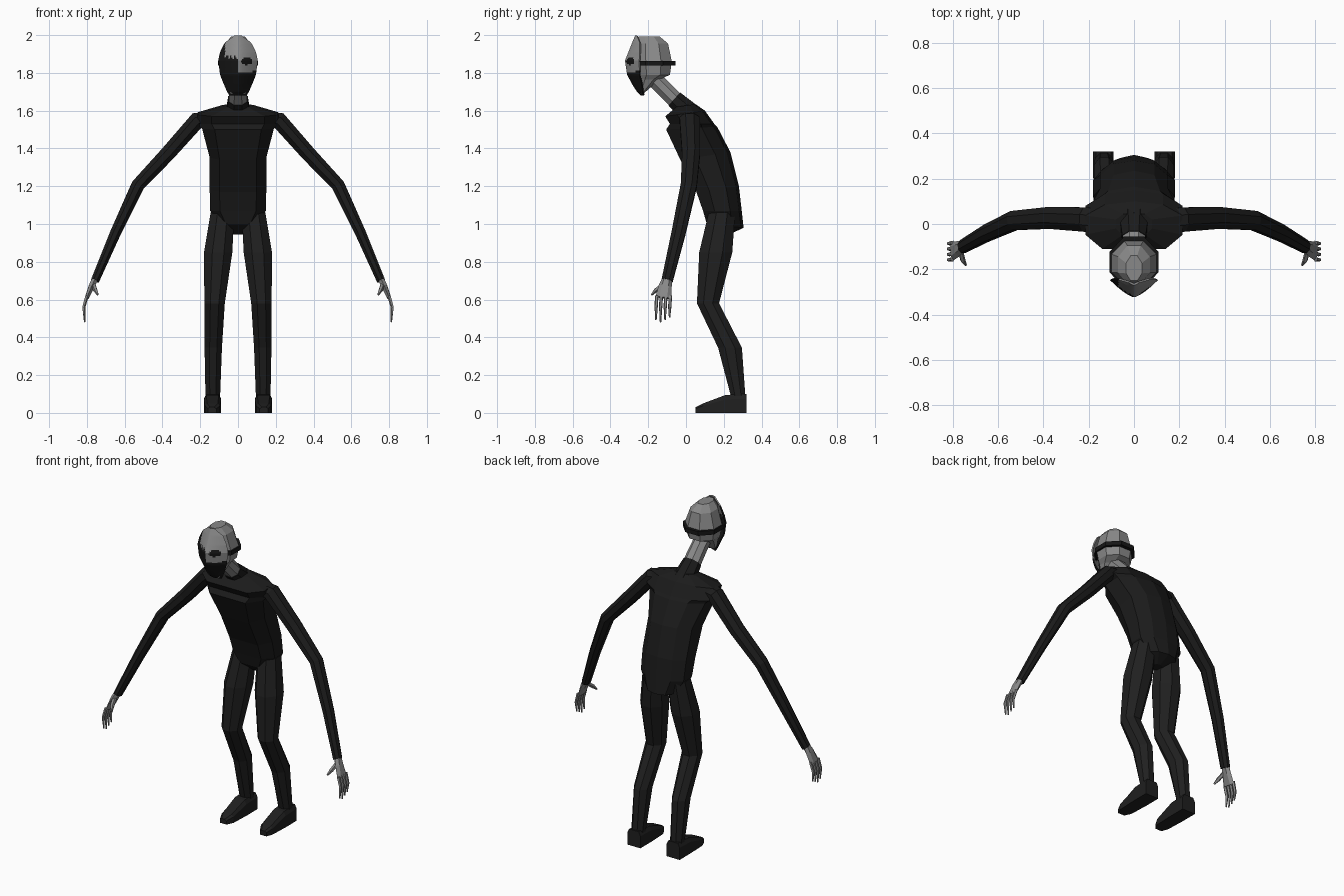
import bpy, bmesh, math
from mathutils import Vector

cube = bpy.data.objects.get("Cube")
if cube:
    bpy.data.objects.remove(cube)


def material(name, v):
    m = bpy.data.materials.new(name)
    m.use_nodes = True
    col = (v, v, v, 1)
    m.diffuse_color = col
    m.node_tree.nodes["Principled BSDF"].inputs["Base Color"].default_value = col
    return m


SHIRT = material("black shirt", 0.011)
TROUSERS = material("charcoal trousers", 0.014)
SKIN = material("grey skin", 0.25)
PAINT = material("mask black", 0.008)
PALE = material("mask grey", 0.27)


def make(name, bm, *mats):
    bmesh.ops.recalc_face_normals(bm, faces=bm.faces)
    me = bpy.data.meshes.new(name)
    bm.to_mesh(me)
    bm.free()
    for m in mats:
        me.materials.append(m)
    ob = bpy.data.objects.new(name, me)
    bpy.context.collection.objects.link(ob)
    return ob


def loft(name, rings, mat, side=1):
    """Skin a list of equal rings and cap both ends; side=-1 mirrors in x."""
    bm = bmesh.new()
    vs = [[bm.verts.new((p[0] * side, p[1], p[2])) for p in r] for r in rings]
    n = len(vs[0])
    for a, b in zip(vs, vs[1:]):
        for i in range(n):
            j = (i + 1) % n
            bm.faces.new((a[i], a[j], b[j], b[i]))
    bm.faces.new(vs[0])
    bm.faces.new(vs[-1])
    return make(name, bm, mat)


def flat_ring(z, x0, x1, y0, y1, n=8):
    """Level polygon that fills the given x and y limits."""
    k = 1 / math.cos(math.pi / n)
    pts = []
    for i in range(n):
        a = 2 * math.pi * (i + 0.5) / n
        pts.append(((x0 + x1) / 2 + (x1 - x0) / 2 * k * math.cos(a),
                    (y0 + y1) / 2 + (y1 - y0) / 2 * k * math.sin(a), z))
    return pts


def tube(name, path, mat, side=1, ref=(0, 1, 0), n=8):
    """Tube along (x, y, z, radius across, radius along ref) points."""
    pts = [Vector(p[:3]) for p in path]
    rings = []
    for i, p in enumerate(path):
        t = (pts[min(i + 1, len(pts) - 1)] - pts[max(i - 1, 0)]).normalized()
        u = t.cross(Vector(ref)).normalized()
        w = u.cross(t)
        ring = []
        for k in range(n):
            a = 2 * math.pi * (k + 0.5) / n
            ring.append(pts[i] + u * p[3] * math.cos(a) + w * p[4] * math.sin(a))
        rings.append(ring)
    return loft(name, rings, mat, side)


# Torso: each ring gives front y, front z, back y, back z, half width
section = [(0, .65), (.3, 1), (.7, 1), (.93, .6), (1, 0)]
section += [(t, -w) for t, w in reversed(section[:4])]
torso = [
    (-.05, 1.62, .05, 1.635, .08),
    (-.11, 1.57, .10, 1.60, .215),
    (-.085, 1.53, .15, 1.53, .215),
    (-.105, 1.50, .165, 1.515, .19),
    (-.03, 1.34, .235, 1.38, .15),
    (.055, 1.17, .28, 1.20, .15),
    (.09, 1.07, .295, 1.07, .147),
    (.11, 1.00, .305, .98, .10),
    (.17, .945, .23, .945, .03),
]
loft("torso", [[(w * s, yf + (yb - yf) * t, zf + (zb - zf) * t) for t, s in section]
               for yf, zf, yb, zb, w in torso], SHIRT)

# Neck and collar lean forward
tube("collar", [(0, .03, 1.58, .06, .07), (0, -.062, 1.662, .05, .056)], SHIRT, ref=(1, 0, 0))
tube("neck", [(0, -.06, 1.66, .047, .053), (0, -.13, 1.73, .047, .05),
              (0, -.18, 1.78, .045, .05)], SKIN, ref=(1, 0, 0))

# Skull: z, front y, back y, half width
skull = [(1.69, -.245, -.225, .04), (1.765, -.25, -.14, .07), (1.79, -.26, -.085, .088),
         (1.86, -.27, -.075, .10), (1.955, -.265, -.095, .07), (1.993, -.25, -.14, .035)]
loft("skull", [flat_ring(z, -w, w, a, b) for z, a, b, w in skull], SKIN)
loft("head_strap", [flat_ring(z, -.107, .107, -.28, -.056) for z in (1.838, 1.864)], PAINT)

# Mask: z, centre y, half width, depth of the wrap to the sides
mask_rows = [(1.68, -.24, .045, .015), (1.70, -.26, .058, .03), (1.74, -.285, .075, .05),
             (1.79, -.312, .095, .065), (1.865, -.323, .105, .075), (1.91, -.305, .095, .06),
             (1.96, -.285, .07, .04), (1.997, -.27, .02, .01)]


def mask_row(z):
    for a, b in zip(mask_rows, mask_rows[1:]):
        if z <= b[0]:
            f = (z - a[0]) / (b[0] - a[0])
            return [p + (q - p) * f for p, q in zip(a, b)]
    return mask_rows[-1]


def is_dark(x, z):
    eye = ((x - .047) / .03) ** 2 + ((z - .08 * (x - .047) - 1.862) / .02) ** 2 < 1
    if x > 0:
        return eye or z < 1.80 + .1 * x
    return z < 1.885 + .008 * math.sin(x * 300) or x < -.068


bm = bmesh.new()
cols, rows = 28, 36
z0, z1 = mask_rows[0][0], mask_rows[-1][0]
grid = []
for r in range(rows + 1):
    z, yc, w, d = mask_row(z0 + (z1 - z0) * r / rows)
    us = [2 * c / cols - 1 for c in range(cols + 1)]
    grid.append([bm.verts.new((u * w, yc + d * abs(u) ** 1.4, z)) for u in us])
for a, b in zip(grid, grid[1:]):
    for c in range(cols):
        f = bm.faces.new((a[c], a[c + 1], b[c + 1], b[c]))
        mid = f.calc_center_median()
        f.material_index = int(is_dark(mid.x, mid.z))
mask = make("mask", bm, PALE, PAINT)
shell = mask.modifiers.new("thickness", "SOLIDIFY")
shell.thickness = .008

# Limbs, built once for each side
leg = [(1.06, .02, .145, .12, .26), (.85, .03, .18, .07, .245), (.58, .07, .178, .058, .175),
       (.345, .085, .177, .17, .296), (.08, .095, .172, .24, .315)]
shoe = [(.32, .09, .18, .10), (.21, .09, .18, .095), (.09, .095, .175, .05), (.05, .115, .16, .03)]
arm = [(.12, .01, 1.56, .045, .06), (.215, .02, 1.55, .047, .058), (.37, .027, 1.375, .043, .052),
       (.53, .015, 1.205, .038, .046), (.65, -.04, .95, .031, .04), (.757, -.10, .70, .024, .032)]
palm = [(.757, -.10, .71, .019, .026), (.775, -.11, .67, .018, .035), (.80, -.12, .61, .012, .042)]
thumb = [(.765, -.12, .68, .012, .012), (.755, -.16, .65, .012, .012), (.742, -.182, .625, .005, .005)]
for side, label in ((1, "left"), (-1, "right")):
    loft(label + "_leg", [flat_ring(*r) for r in leg], TROUSERS, side)
    loft(label + "_shoe", [[(a, y, 0), (b, y, 0), (b, y, h * .75), (b - .012, y, h),
                            (a + .012, y, h), (a, y, h * .75)] for y, a, b, h in shoe],
         TROUSERS, side)
    tube(label + "_arm", arm, SHIRT, side)
    tube(label + "_palm", palm, SKIN, side, n=6)
    tube(label + "_thumb", thumb, SKIN, side, ref=(1, 0, 0), n=5)
    for i in range(4):
        y = -.155 + .024 * i
        tip = .48 + .012 * abs(i - 1)
        tube(f"{label}_finger_{i + 1}",
             [(.80, y, .62, .01, .01), (.817, y - .003, .56, .009, .009),
              (.812, y - .004, tip, .004, .004)], SKIN, side, n=5)
